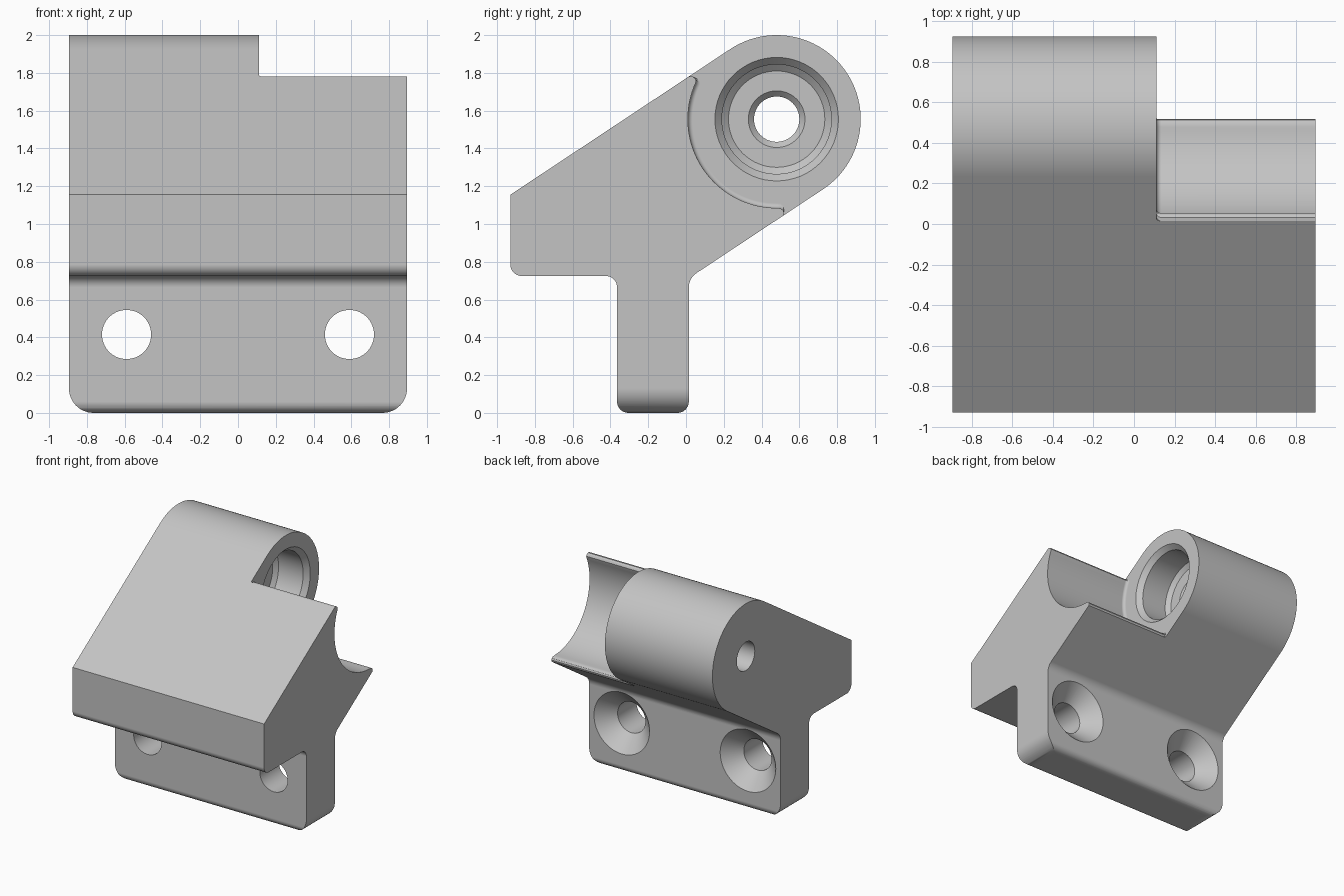
import bpy, bmesh, math
from mathutils import Vector

if "Cube" in bpy.data.objects:
    bpy.data.objects.remove(bpy.data.objects["Cube"])

HALF_W = 0.895                     # half width of the bracket
CY, CZ, R = 0.48, 1.555, 0.445     # barrel axis and radius
STEP_X = 0.11                      # where the barrel ends

grey = bpy.data.materials.new("light_grey")
grey.use_nodes = True
grey.diffuse_color = (0.55, 0.55, 0.55, 1)
grey.node_tree.nodes["Principled BSDF"].inputs["Base Color"].default_value = grey.diffuse_color


def loft(name, rings):
    """Closed solid through rings of equal point count."""
    bm = bmesh.new()
    rows = [[bm.verts.new(p) for p in ring] for ring in rings]
    n = len(rows[0])
    for a, b in zip(rows, rows[1:]):
        for i in range(n):
            j = (i + 1) % n
            bm.faces.new((a[i], a[j], b[j], b[i]))
    bm.faces.new(rows[0])
    bm.faces.new(rows[-1])
    bmesh.ops.recalc_face_normals(bm, faces=bm.faces)
    mesh = bpy.data.meshes.new(name)
    bm.to_mesh(mesh)
    bm.free()
    mesh.materials.append(grey)
    obj = bpy.data.objects.new(name, mesh)
    bpy.context.collection.objects.link(obj)
    return obj


def rounded(corners, steps=8):
    """Polygon from (u, v, radius) corners, with arcs at the corners."""
    out = []
    for i, (u, v, r) in enumerate(corners):
        p = Vector((u, v))
        if not r:
            out.append(p)
            continue
        a = (Vector(corners[i - 1][:2]) - p).normalized()
        b = (Vector(corners[(i + 1) % len(corners)][:2]) - p).normalized()
        half = a.angle(b) / 2
        centre = p + (a + b).normalized() * (r / math.sin(half))
        start = p + a * (r / math.tan(half)) - centre
        end = p + b * (r / math.tan(half)) - centre
        sweep = start.angle(end)
        for k in range(steps + 1):
            t = k / steps
            out.append(centre + (start * math.sin((1 - t) * sweep)
                                 + end * math.sin(t * sweep)) / math.sin(sweep))
    return out


def circle(cu, cv, r, n=64):
    return [(cu + r * math.cos(math.tau * k / n), cv + r * math.sin(math.tau * k / n))
            for k in range(n)]


def along_x(points, x):
    return [(x, u, v) for u, v in points]


def along_y(points, y):
    return [(u, y, v) for u, v in points]


def combine(target, cutter, operation="DIFFERENCE"):
    mod = target.modifiers.new("cut", "BOOLEAN")
    mod.operation, mod.solver, mod.object = operation, "EXACT", cutter
    bpy.context.view_layer.objects.active = target
    bpy.ops.object.modifier_apply(modifier=mod.name)
    bpy.data.objects.remove(cutter)


# Side profile: sloped head with a round barrel, and a mounting plate below
nose_y, nose_z = -0.93, 1.155
reach = math.hypot(CY - nose_y, CZ - nose_z)
slope = math.atan2(CZ - nose_z, CY - nose_y) + math.asin(R / reach)
lower_y, lower_z = CY + R * math.sin(slope), CZ - R * math.cos(slope)
inner_z = lower_z - (lower_y - 0.015) * math.tan(slope)
profile = rounded([(nose_y, nose_z, 0), (nose_y, 0.725, 0.06), (-0.365, 0.725, 0.06),
                   (-0.365, 0, 0.06), (0.015, 0, 0.06), (0.015, inner_z, 0.09),
                   (lower_y, lower_z, 0)])
for k in range(1, 49):
    a = slope - math.pi / 2 + math.pi * k / 48
    profile.append((CY + R * math.cos(a), CZ + R * math.sin(a)))
bracket = loft("bracket", [along_x(profile, x) for x in (-HALF_W, HALF_W)])

# Rounded lower corners of the plate
outline = rounded([(-HALF_W, 0, 0.13), (HALF_W, 0, 0.13),
                   (HALF_W, 2.2, 0), (-HALF_W, 2.2, 0)], 12)
combine(bracket, loft("corner_trim", [along_y(outline, y) for y in (-1.2, 1.2)]), "INTERSECT")

# Open cradle beside the barrel, with soft lips and a fillet at the step
cradle = [(-0.04, 2.3), (-0.04, 1.863), (0.015, 1.78), (0.032, 1.782), (0.046, 1.774),
          (0.054, 1.76)]
for k in range(41):
    a = math.radians(156 + 114 * k / 40)
    cradle.append((CY + 0.47 * math.cos(a), CZ + 0.47 * math.sin(a)))
cradle += [(0.5, 1.083), (0.514, 1.073), (0.519, 1.06), (0.515, 1.044),
           (0.56, 0.97), (1.3, 0.97), (1.3, 2.3)]
rings, fillet = [], 0.025
for k in range(7):
    a = math.pi / 2 * k / 6
    s = 1 - fillet * (1 - math.sin(a)) / 0.47
    scaled = [(CY + (u - CY) * s, CZ + (v - CZ) * s) for u, v in cradle]
    rings.append(along_x(scaled, STEP_X + fillet * (1 - math.cos(a))))
rings.append(along_x(cradle, 1.1))
combine(bracket, loft("cradle_cut", rings))

# Stepped bore through the barrel
bore = [(0.3, 0.327), (STEP_X, 0.327), (0.07, 0.29), (-0.16, 0.29), (-0.19, 0.255),
        (-0.19, 0.15), (-0.22, 0.12), (-1.1, 0.12)]
combine(bracket, loft("bore_cut", [along_x(circle(CY, CZ, r), x) for x, r in bore]))

# Countersunk mounting holes, opening at the back
hole = [(-0.6, 0.13), (-0.115, 0.13), (0.015, 0.26), (0.035, 0.28)]
for side in (-1, 1):
    combine(bracket, loft("screw_hole_cut",
                          [along_y(circle(side * 0.59, 0.415, r), y) for y, r in hole]))

# Smooth curves, crisp edges and even shading on flat faces
bpy.ops.object.select_all(action="DESELECT")
bracket.select_set(True)
bpy.context.view_layer.objects.active = bracket
bpy.ops.object.shade_smooth_by_angle(angle=math.radians(30))
weighted = bracket.modifiers.new("even_normals", "WEIGHTED_NORMAL")
weighted.keep_sharp = True
